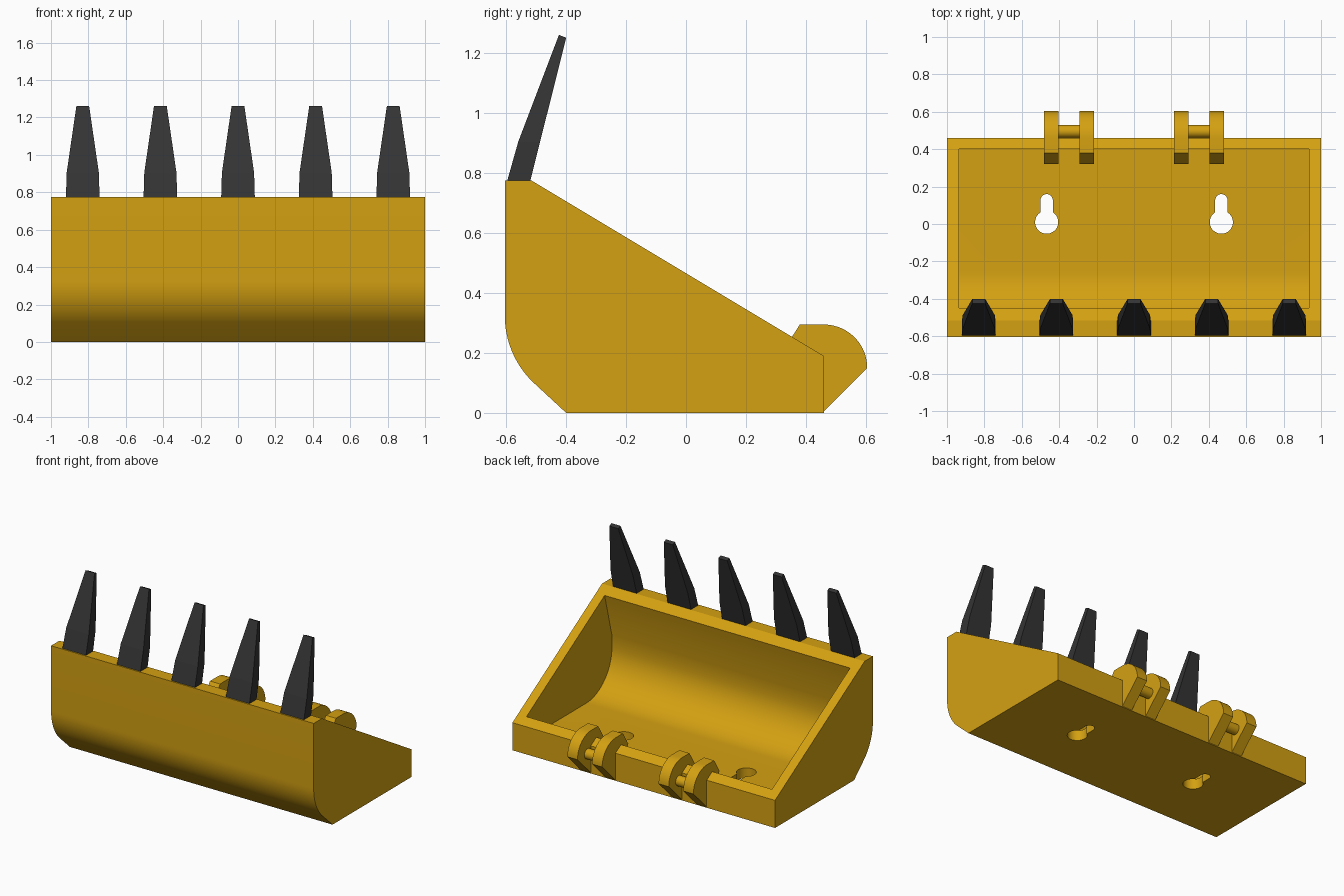
import bpy, bmesh, math
from mathutils import Vector

if "Cube" in bpy.data.objects:
    bpy.data.objects.remove(bpy.data.objects["Cube"])


def material(name, rgb):
    m = bpy.data.materials.new(name)
    m.diffuse_color = (*rgb, 1)
    m.use_nodes = True
    m.node_tree.nodes["Principled BSDF"].inputs["Base Color"].default_value = m.diffuse_color
    return m


YELLOW = material("machine yellow", (0.66, 0.355, 0.006))
BLACK = material("dark steel", (0.034, 0.034, 0.034))


def arc(cy, cz, r, a0, a1, n):
    """Points on an arc, angles in degrees."""
    return [(cy + r * math.cos(math.radians(a0 + (a1 - a0) * i / n)),
             cz + r * math.sin(math.radians(a0 + (a1 - a0) * i / n))) for i in range(n + 1)]


def prism(name, pts, lo, hi, mat, axis="x"):
    """Extrude a profile: (y, z) along x, or (x, y) along z."""
    place = (lambda p, t: (t, *p)) if axis == "x" else (lambda p, t: (*p, t))
    bm = bmesh.new()
    base = bm.faces.new([bm.verts.new(place(p, lo)) for p in pts])
    out = bmesh.ops.extrude_face_region(bm, geom=[base])
    moved = [v for v in out["geom"] if isinstance(v, bmesh.types.BMVert)]
    bmesh.ops.translate(bm, verts=moved, vec=Vector(place((0, 0), hi - lo)))
    bmesh.ops.recalc_face_normals(bm, faces=bm.faces)
    return to_object(name, bm, mat)


def to_object(name, bm, mat):
    me = bpy.data.meshes.new(name)
    bm.to_mesh(me)
    bm.free()
    me.materials.append(mat)
    ob = bpy.data.objects.new(name, me)
    bpy.context.collection.objects.link(ob)
    return ob


def activate(ob):
    bpy.ops.object.select_all(action="DESELECT")
    ob.select_set(True)
    bpy.context.view_layer.objects.active = ob


def cut(target, cutter):
    mod = target.modifiers.new("cut", "BOOLEAN")
    mod.operation = "DIFFERENCE"
    mod.solver = "EXACT"
    mod.object = cutter
    activate(target)
    bpy.ops.object.modifier_apply(modifier=mod.name)
    bpy.data.objects.remove(cutter)


def smooth(ob):
    activate(ob)
    bpy.ops.object.shade_smooth_by_angle(angle=math.radians(25))


# Bucket shell: flat floor, chamfer, rolled front and sloping rim
outer = [(-0.605, 0.775), (-0.515, 0.775), (0.46, 0.19), (0.46, 0), (-0.40, 0)]
outer += arc(-0.295, 0.325, 0.31, 225, 180, 12)
bucket = prism("bucket", outer, -1, 1, YELLOW)

# Hollow with a rounded inner corner and a thickened front lip
hollow = [(0.40, 0.07), (0.40, 1.0), (-0.45, 1.0), (-0.45, 0.736), (-0.53, 0.43)]
hollow += arc(-0.25, 0.35, 0.28, 180, 270, 18)
cut(bucket, prism("hollow_cutter", hollow, -0.935, 0.935, YELLOW))

# Keyhole mounting slots in the floor
for cx in (-0.467, 0.467):
    a = math.degrees(math.asin(0.033 / 0.062))
    key = arc(cx, 0.01, 0.062, 90 + a, 450 - a, 28) + arc(cx, 0.127, 0.033, 0, 180, 12)
    cut(bucket, prism("keyhole_cutter", key, -0.1, 0.15, YELLOW, "z"))
smooth(bucket)

# Hinge lugs in two pairs, each pair joined by a round pin
lug = [(0.46, 0.005), (0.605, 0.15)] + arc(0.46, 0.15, 0.145, 0, 90, 14)[1:]
lug += [(0.38, 0.295), (0.32, 0.20), (0.40, 0.12)]
pin = arc(0.495, 0.15, 0.035, 0, 345, 23)
for side, label in ((-1, "left"), (1, "right")):
    for near, far, pos in ((0.215, 0.292, "inner"), (0.403, 0.48, "outer")):
        lo, hi = sorted((side * near, side * far))
        smooth(prism(f"{label}_{pos}_hinge_lug", lug, lo, hi, YELLOW))
    lo, hi = sorted((side * 0.28, side * 0.415))
    smooth(prism(f"{label}_hinge_pin", pin, lo, hi, YELLOW))

# Teeth: tapered blades as (front y, front z, back y, back z, half width)
SECTIONS = [(-0.598, 0.77, -0.521, 0.77, 0.09),
            (-0.560, 0.905, -0.487, 0.905, 0.086),
            (-0.424, 1.262, -0.400, 1.252, 0.034)]
for i in range(5):
    cx = (i - 2) * 0.415
    bm = bmesh.new()
    rings = [[bm.verts.new(p) for p in ((cx - w, fy, fz), (cx + w, fy, fz),
                                        (cx + w, by, bz), (cx - w, by, bz))]
             for fy, fz, by, bz, w in SECTIONS]
    bm.faces.new(rings[0])
    bm.faces.new(rings[-1])
    for a, b in zip(rings, rings[1:]):
        for k in range(4):
            bm.faces.new((a[k], a[(k + 1) % 4], b[(k + 1) % 4], b[k]))
    bmesh.ops.recalc_face_normals(bm, faces=bm.faces)
    to_object(f"tooth_{i + 1}", bm, BLACK)
